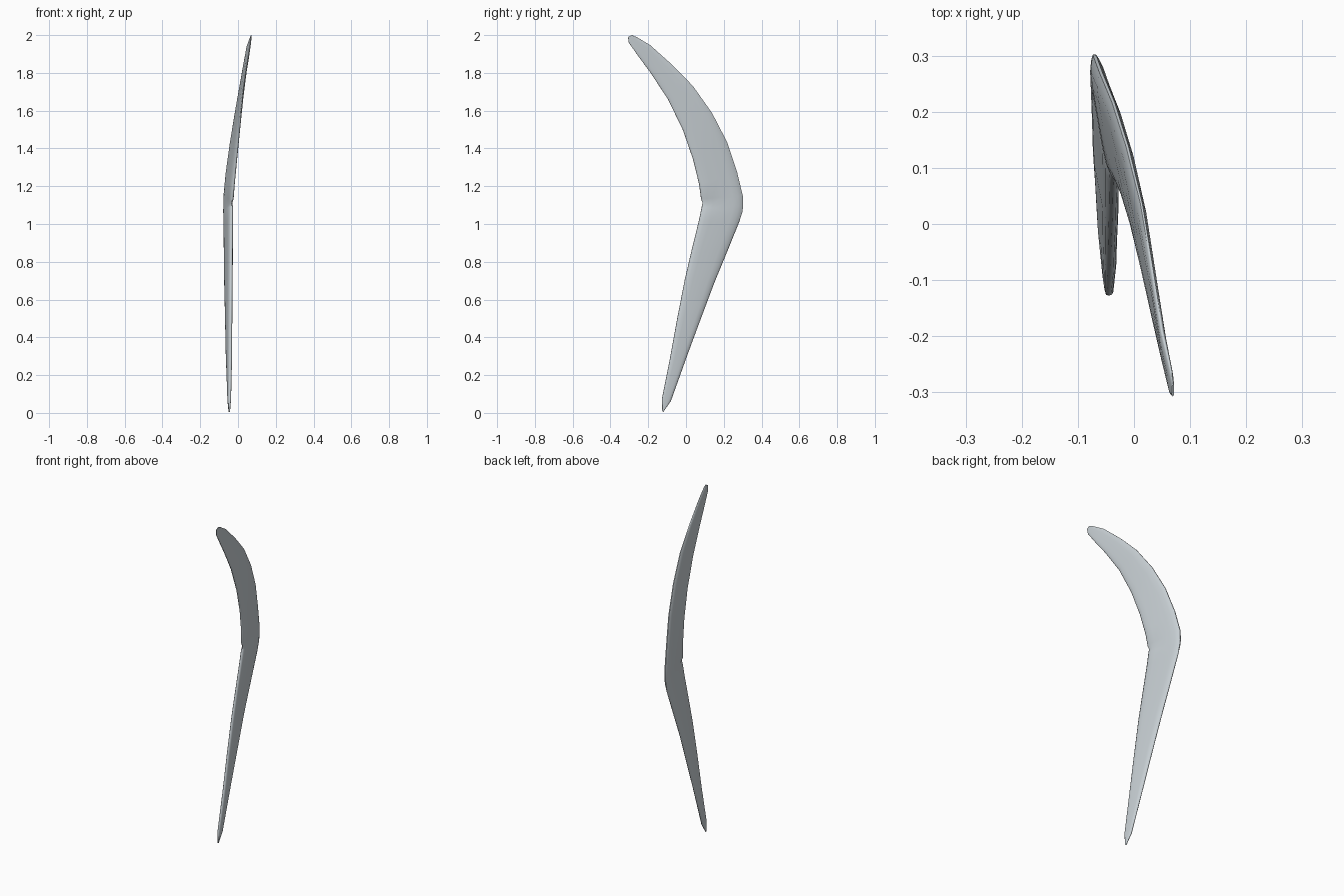
import bpy, bmesh
from mathutils import Vector

# Stations along the blade: inner x, y, z, outer x, y, z, half thickness
STATIONS = [
    (-.046, -.127, .012, -.046, -.121, .004, .004),
    (-.043, -.127, .075, -.050, -.080, .063, .008),
    (-.039, -.085, .286, -.058, .010, .315, .011),
    (-.038, -.046, .500, -.062, .088, .525, .012),
    (-.036, -.005, .710, -.066, .150, .690, .013),
    (-.035, .032, .868, -.068, .210, .835, .013),
    (-.034, .068, 1.015, -.070, .281, 1.010, .014),
    (-.033, .084, 1.092, -.071, .297, 1.060, .014),
    (-.032, .088, 1.112, -.071, .302, 1.093, .014),   # crease
    (-.031, .080, 1.132, -.070, .300, 1.150, .014),
    (-.024, .070, 1.210, -.059, .270, 1.275, .013),
    (-.011, .037, 1.344, -.037, .217, 1.434, .012),
    (.004, -.016, 1.497, -.012, .138, 1.587, .011),
    (.021, -.095, 1.660, .013, .037, 1.730, .009),
    (.041, -.190, 1.804, .031, -.070, 1.840, .007),
    (.055, -.250, 1.885, .050, -.190, 1.947, .006),
    (.066, -.303, 1.960, .066, -.262, 1.990, .004),
    (.069, -.307, 1.990, .070, -.286, 2.000, .002),
]
CREASE = 8
# Rounded slab cross-section: position across the blade, thickness factor
PROFILE = [(0, .25), (.04, .62), (.12, .9), (.25, 1), (.5, 1),
           (.75, 1), (.88, .85), (.96, .5), (1, .2)]


def section(index):
    """Closed loop of points round the blade at one station."""
    s = STATIONS[index]
    inner, outer, half = Vector(s[:3]), Vector(s[3:6]), s[6]
    chord = outer - inner
    normal = Vector((-chord.y, chord.x, 0)).normalized()
    if normal.x > 0:
        normal.negate()
    if abs(normal.x) < .8:
        normal = Vector((-1, 0, 0))
    top, bottom = [], []
    for u, f in PROFILE:
        # the crease pinches the inner half of the blade
        if index == CREASE:
            f *= min(1, .3 + u * 1.1)
        p = inner + chord * u
        top.append(p - normal * half * f)
        bottom.append(p + normal * half * f)
    return top + bottom[::-1]


# Loft the curved blade
bm = bmesh.new()
loops = [[bm.verts.new(p) for p in section(i)] for i in range(len(STATIONS))]
n = len(loops[0])
for a, b in zip(loops, loops[1:]):
    for i in range(n):
        j = (i + 1) % n
        bm.faces.new((a[i], a[j], b[j], b[i]))
bm.faces.new(loops[0])
bm.faces.new(loops[-1])
bmesh.ops.recalc_face_normals(bm, faces=bm.faces)
mesh = bpy.data.meshes.new("curved_blade")
bm.to_mesh(mesh)
bm.free()
blade = bpy.data.objects.new("curved_blade", mesh)
bpy.context.collection.objects.link(blade)

# Pale grey colour
grey = bpy.data.materials.new("pale_grey")
grey.diffuse_color = (.58, .63, .66, 1)
mesh.materials.append(grey)

# Smooth surface
bpy.context.view_layer.objects.active = blade
blade.select_set(True)
bpy.ops.object.shade_smooth_by_angle(angle=1.1)
